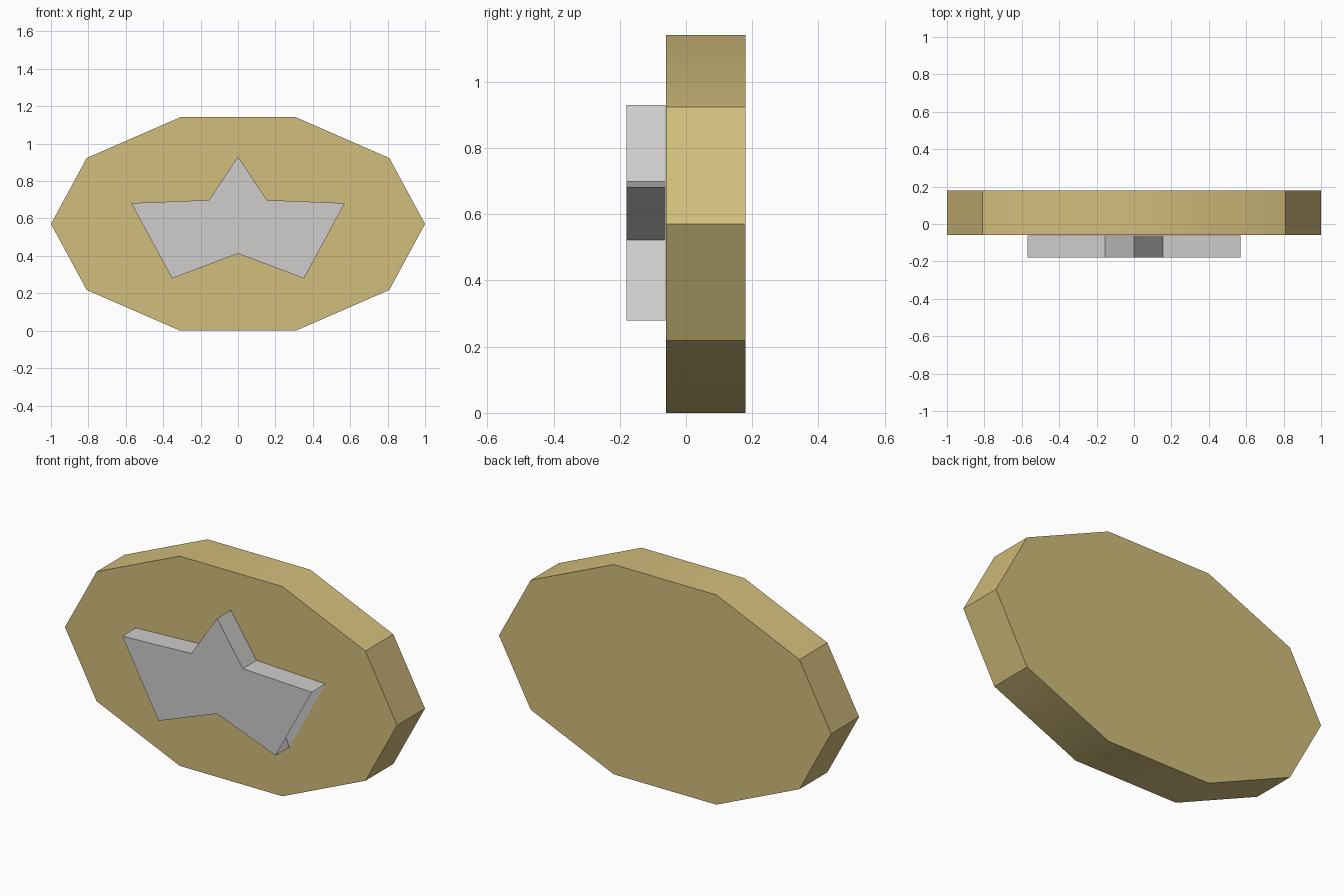
import bpy, bmesh
from math import cos, sin, radians

cube = bpy.data.objects.get("Cube")
if cube:
    bpy.data.objects.remove(cube)

MID_Z = 0.6 * sin(radians(72))   # height of the disc centre
FLATTEN = 0.6                    # vertical squash of both outlines


def material(name, rgb):
    mat = bpy.data.materials.new(name)
    mat.use_nodes = True
    mat.diffuse_color = (*rgb, 1)
    mat.node_tree.nodes["Principled BSDF"].inputs["Base Color"].default_value = (*rgb, 1)
    return mat


def outline(radii, start):
    """Ten points, counter-clockwise from the front, alternating between radii."""
    points = []
    for k in range(10):
        angle = radians(start + 36 * k)
        r = radii[k % 2]
        points.append((r * cos(angle), MID_Z + FLATTEN * r * sin(angle)))
    return points


def prism(name, points, front, back, mat, cap_skip=()):
    """Extrude an outline along y; caps bridge over any skipped points."""
    bm = bmesh.new()
    near = [bm.verts.new((x, front, z)) for x, z in points]
    far = [bm.verts.new((x, back, z)) for x, z in points]
    for i in range(len(points)):
        j = (i + 1) % len(points)
        bm.faces.new((near[i], far[i], far[j], near[j]))
    keep = [i for i in range(len(points)) if i not in cap_skip]
    bm.faces.new([near[i] for i in keep])
    bm.faces.new([far[i] for i in reversed(keep)])
    mesh = bpy.data.meshes.new(name)
    bm.to_mesh(mesh)
    bm.free()
    mesh.materials.append(mat)
    obj = bpy.data.objects.new(name, mesh)
    bpy.context.collection.objects.link(obj)
    return obj


gold = material("gold", (0.64, 0.51, 0.2))
silver = material("silver", (0.62, 0.61, 0.605))

# Ten-sided oval disc, softened only across its shallow corners
disc = prism("disc", outline((1, 1), 0), -0.06, 0.18, gold)
bpy.context.view_layer.objects.active = disc
disc.select_set(True)
bpy.ops.object.shade_smooth_by_angle(angle=radians(30))

# Raised star; its caps span the two lower side notches
prism("star", outline((0.6, 0.264), 90), -0.18, -0.062, silver, cap_skip=(3, 7))
